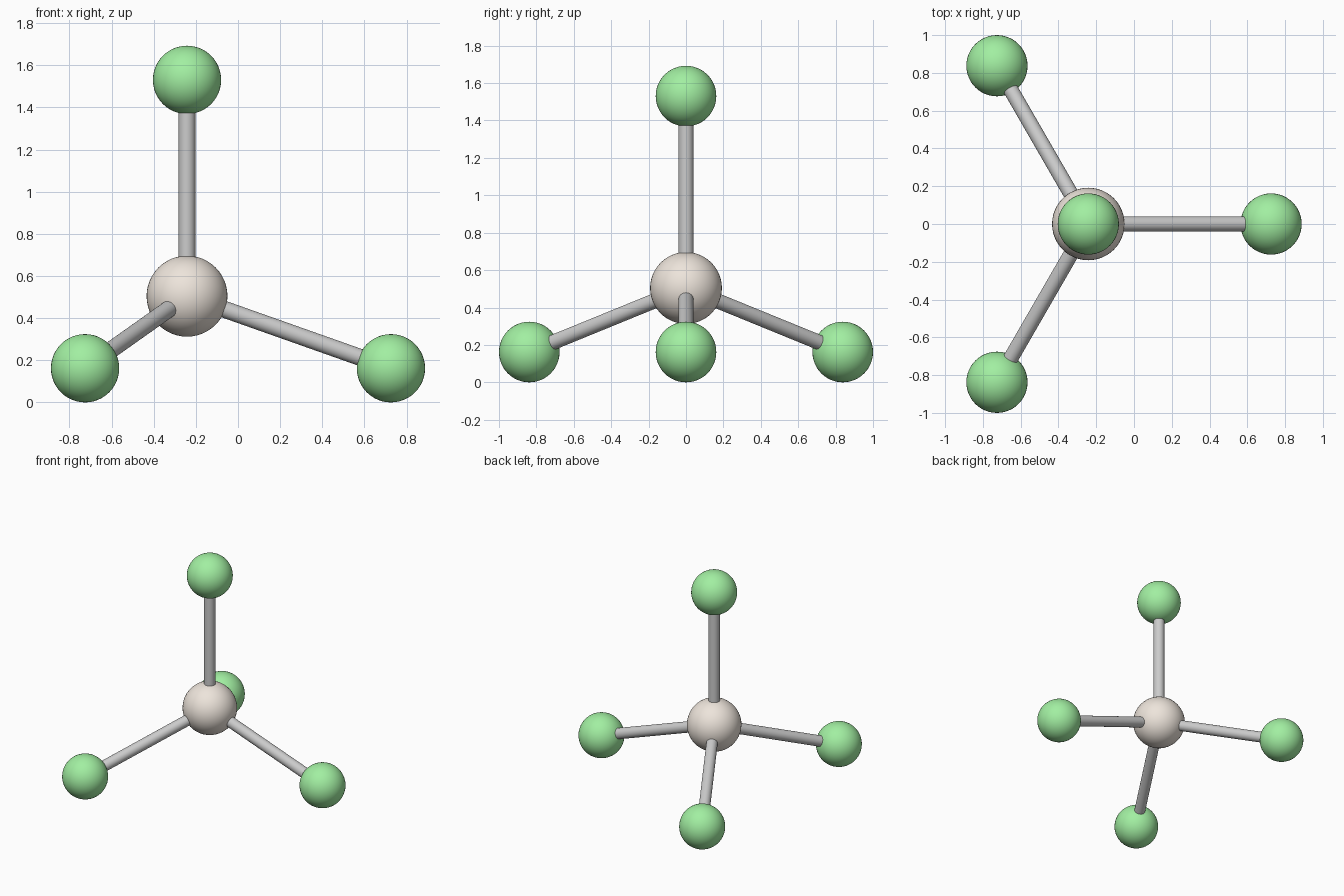
import bpy
from math import sin, cos, radians
from mathutils import Vector

if "Cube" in bpy.data.objects:
    bpy.data.objects.remove(bpy.data.objects["Cube"])

BALL_R, CORE_R, ROD_R = 0.162, 0.192, 0.04
REACH = 0.9676                      # horizontal reach of a lower bond
LENGTH = REACH / (8 ** 0.5 / 3)     # bond length of a regular tetrahedron
CORE = Vector((-REACH / 4, 0, BALL_R + LENGTH / 3))


def material(name, rgb):
    mat = bpy.data.materials.new(name)
    mat.diffuse_color = (*rgb, 1)
    mat.use_nodes = True
    mat.node_tree.nodes["Principled BSDF"].inputs["Base Color"].default_value = mat.diffuse_color
    return mat


def ball(name, center, radius, mat):
    bpy.ops.mesh.primitive_uv_sphere_add(segments=48, ring_count=24, radius=radius, location=center)
    obj = bpy.context.object
    obj.name = name
    obj.data.materials.append(mat)
    bpy.ops.object.shade_smooth()


def rod(name, a, b):
    bpy.ops.mesh.primitive_cylinder_add(vertices=32, radius=ROD_R, depth=(b - a).length,
                                        location=(a + b) / 2)
    obj = bpy.context.object
    obj.name = name
    obj.rotation_euler = (b - a).to_track_quat('Z', 'Y').to_euler()
    bpy.ops.object.shade_smooth_by_angle()


green = material("green", (0.36, 0.86, 0.36))
tan = material("tan", (0.85, 0.78, 0.71))

# Central atom
ball("central_atom", CORE, CORE_R, tan)

# Top atom and three lower atoms, each joined to the centre by a bond
ends = {"top": CORE + Vector((0, 0, LENGTH))}
for label, deg in (("right", 0), ("back_left", 120), ("front_left", 240)):
    a = radians(deg)
    ends[label] = CORE + Vector((REACH * cos(a), REACH * sin(a), -LENGTH / 3))
for label, end in ends.items():
    ball(label + "_atom", end, BALL_R, green)
    rod(label + "_bond", CORE, end)
